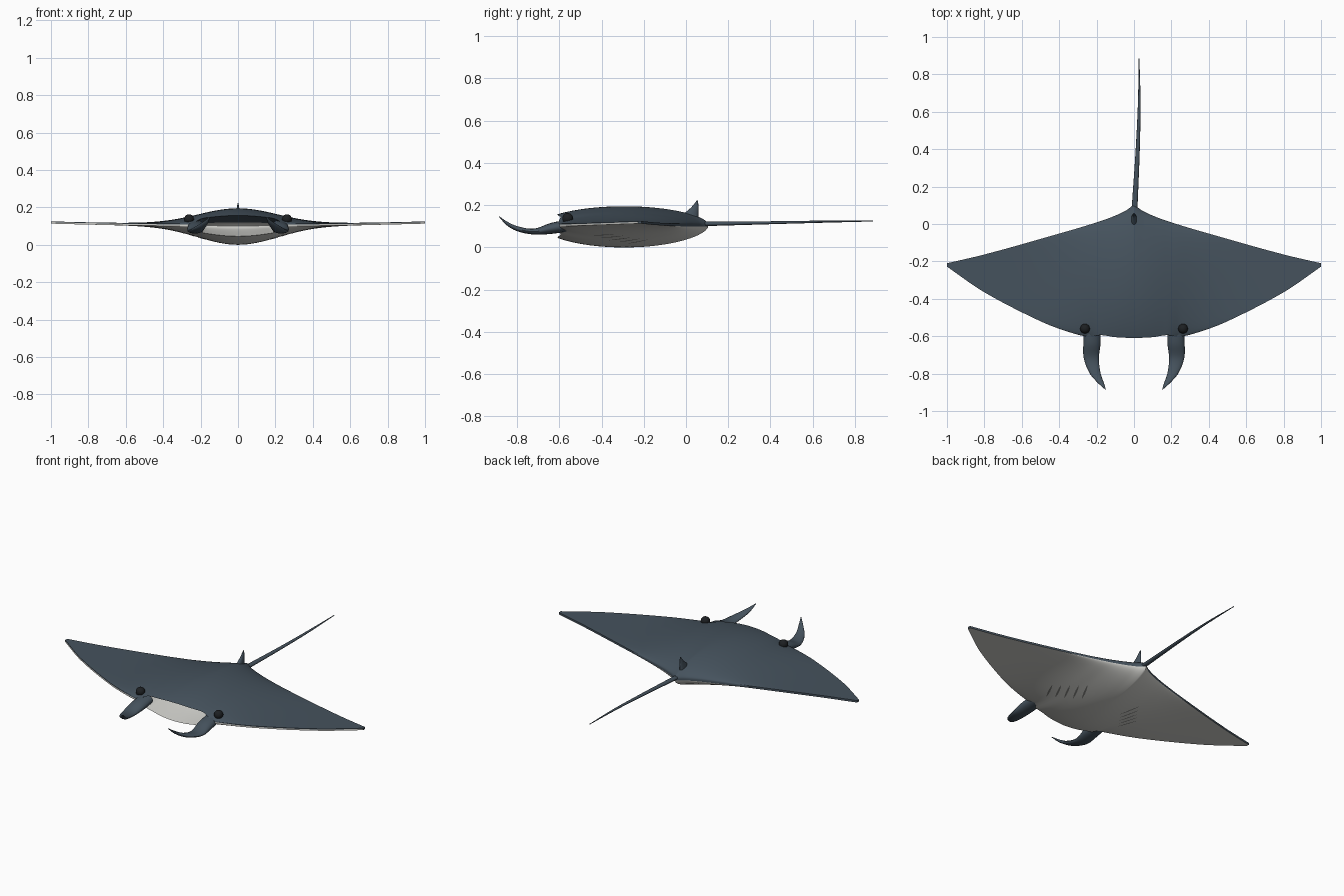
import bpy, bmesh, math
from mathutils import Vector

if "Cube" in bpy.data.objects:
    bpy.data.objects.remove(bpy.data.objects["Cube"])


def material(name, r, g, b):
    m = bpy.data.materials.new(name)
    m.use_nodes = True
    m.diffuse_color = (r, g, b, 1)
    node = m.node_tree.nodes["Principled BSDF"]
    node.inputs["Base Color"].default_value = (r, g, b, 1)
    node.inputs["Roughness"].default_value = 0.6
    return m


slate = material("slate back", 0.06, 0.085, 0.11)
pale = material("pale belly", 0.62, 0.62, 0.59)
black = material("eye black", 0.012, 0.014, 0.016)
grey = material("gill grey", 0.2, 0.2, 0.19)


def finish(name, bm, mats, angle=50):
    bmesh.ops.recalc_face_normals(bm, faces=bm.faces)
    me = bpy.data.meshes.new(name)
    bm.to_mesh(me)
    bm.free()
    for m in mats:
        me.materials.append(m)
    ob = bpy.data.objects.new(name, me)
    bpy.context.collection.objects.link(ob)
    bpy.ops.object.select_all(action='DESELECT')
    ob.select_set(True)
    bpy.context.view_layer.objects.active = ob
    bpy.ops.object.shade_smooth_by_angle(angle=math.radians(angle))
    return ob


def spline(pts, x):
    """Smooth curve through rows whose first entry increases; returns the rest."""
    i = 0
    while i < len(pts) - 2 and x > pts[i + 1][0]:
        i += 1
    a, b = pts[i], pts[i + 1]
    p, q = pts[max(i - 1, 0)], pts[min(i + 2, len(pts) - 1)]
    h = b[0] - a[0]
    u = (x - a[0]) / h
    out = []
    for k in range(1, len(a)):
        m0 = (b[k] - p[k]) / (b[0] - p[0]) * h
        m1 = (q[k] - a[k]) / (q[0] - a[0]) * h
        out.append((2*u**3 - 3*u*u + 1) * a[k] + (u**3 - 2*u*u + u) * m0
                   + (3*u*u - 2*u**3) * b[k] + (u**3 - u*u) * m1)
    return out


# Outline of the disc: leading and trailing edge
FRONT = [(0, -.61), (.1, -.605), (.18, -.594), (.24, -.603), (.34, -.58),
         (.5, -.52), (.8, -.365), (1, -.228)]
BACK = [(0, .105), (.05, .068), (.18, .015), (.5, -.08), (.8, -.163), (1, -.21)]
EDGE = .006


def section(x):
    """Leading y, trailing y, mid height, hump, mouth amount and first chord parameter."""
    ax = abs(x)
    m = min(max((.25 - ax) / .07, 0), 1)
    m = m * m * (3 - 2 * m)
    return (spline(FRONT, ax)[0], spline(BACK, ax)[0], .105 + .014 * x * x,
            math.exp(-(x / .3) ** 2), m, -1 + .2 * m)


def height(x, t, top):
    mid, hump = section(x)[2:4]
    p = max(1 - t * t, 0) ** .6
    return mid + EDGE + .084 * hump * p if top else mid - EDGE - .099 * hump * p


# Body: one ring per column = back, belly and mouth lining
COLS, CH, LIN = 110, 30, 12
bm = bmesh.new()
rings = []
for c in range(COLS + 1):
    u = 2 * c / COLS - 1
    x = math.copysign(abs(u) ** 1.25, u)
    f, b, mid, hump, m, t0 = section(x)
    th0 = math.acos(-t0)
    ts = [-math.cos(th0 + (math.pi - th0) * i / CH) for i in range(CH + 1)]
    ys = [f + (b - f) * (t - t0) / (1 - t0) for t in ts]
    pts = [(x, y, height(x, t, True)) for y, t in zip(ys, ts)]
    pts += [(x, y, height(x, t, False)) for y, t in reversed(list(zip(ys, ts)))]
    lo, hi = pts[-1][2], pts[0][2]
    for j in range(1, LIN):
        a = j / LIN
        pts.append((x, f + .2 * m * math.sin(math.pi * a), lo + (hi - lo) * a))
    rings.append([bm.verts.new(p) for p in pts])
n = len(rings[0])
for r, s in zip(rings, rings[1:]):
    for i in range(n):
        k = (i + 1) % n
        face = bm.faces.new((r[i], r[k], s[k], s[i]))
        # belly and lower mouth lining are pale, the rest is slate
        face.material_index = 1 if CH + 1 <= i < 2 * CH + 1 + LIN * .6 else 0
for r in (rings[0], rings[-1]):
    bm.faces.new(r)
finish("body", bm, [slate, pale])


def loft(name, rows, axis, mat, steps=28, sides=16, mirror=1):
    """Tapered tube; row = position on axis, x centre, x radius, other centre, radius."""
    bm = bmesh.new()
    rings = []
    for i in range(steps + 1):
        p = rows[0][0] + (rows[-1][0] - rows[0][0]) * i / steps
        cx, rx, co, ro = spline(rows, p)
        ring = []
        for j in range(sides):
            a = 2 * math.pi * j / sides
            x = mirror * (cx + rx * math.cos(a))
            o = co + ro * math.sin(a)
            ring.append(bm.verts.new((x, p, o) if axis == "y" else (x, o, p)))
        rings.append(ring)
    for r, s in zip(rings, rings[1:]):
        for j in range(sides):
            k = (j + 1) % sides
            bm.faces.new((r[j], r[k], s[k], s[j]))
    bm.faces.new(rings[0])
    bm.faces.new(rings[-1])
    return finish(name, bm, [mat])


# Tail and small back fin
loft("tail", [(.03, 0, .016, .112, .012), (.12, .005, .015, .112, .01),
              (.4, .02, .011, .117, .007), (.65, .028, .007, .122, .005),
              (.885, .027, .002, .125, .002)], "y", slate)
loft("dorsal_fin", [(.11, 0, .018, .016, .044), (.15, 0, .015, .02, .038),
                    (.19, 0, .008, .042, .017), (.222, 0, .002, .054, .003)],
     "z", slate, steps=14)

HORN = [(-.885, .152, .002, .146, .002), (-.85, .177, .016, .115, .009),
        (-.8, .207, .029, .089, .012), (-.72, .228, .04, .075, .014),
        (-.64, .225, .046, .09, .026), (-.56, .222, .044, .103, .028)]

for side, label in ((1, "left"), (-1, "right")):
    # Head fin
    loft("head_fin_" + label, HORN, "y", slate, mirror=side)

    # Eye
    bm = bmesh.new()
    bmesh.ops.create_uvsphere(bm, u_segments=20, v_segments=12, radius=.026)
    bmesh.ops.translate(bm, verts=bm.verts, vec=Vector((side * .262, -.56, .137)))
    finish("eye_" + label, bm, [black])

    # Gill slits: thin strips lying on the belly
    bm = bmesh.new()
    for g in range(5):
        gx, gy = .16 + .03 * g, -.37 + .04 * (2 - g) + .06
        last = None
        for i in range(9):
            v = i / 4 - 1
            w = .0045 * (1 - v * v) + .0003
            pair = []
            for e in (-1, 1):
                x, y = gx + .025 * v + e * w, gy + .055 * v - e * w * .4
                f, b, mid, hump, m, t0 = section(x)
                t = t0 + (y - f) / (b - f) * (1 - t0)
                pair.append(bm.verts.new((side * x, y, height(x, t, False) - .0015)))
            if last:
                bm.faces.new((last[0], last[1], pair[1], pair[0]))
            last = pair
    # strips face downward
    ob = finish("gill_slits_" + label, bm, [grey])
    for p in ob.data.polygons:
        if p.normal.z > 0:
            p.flip()
